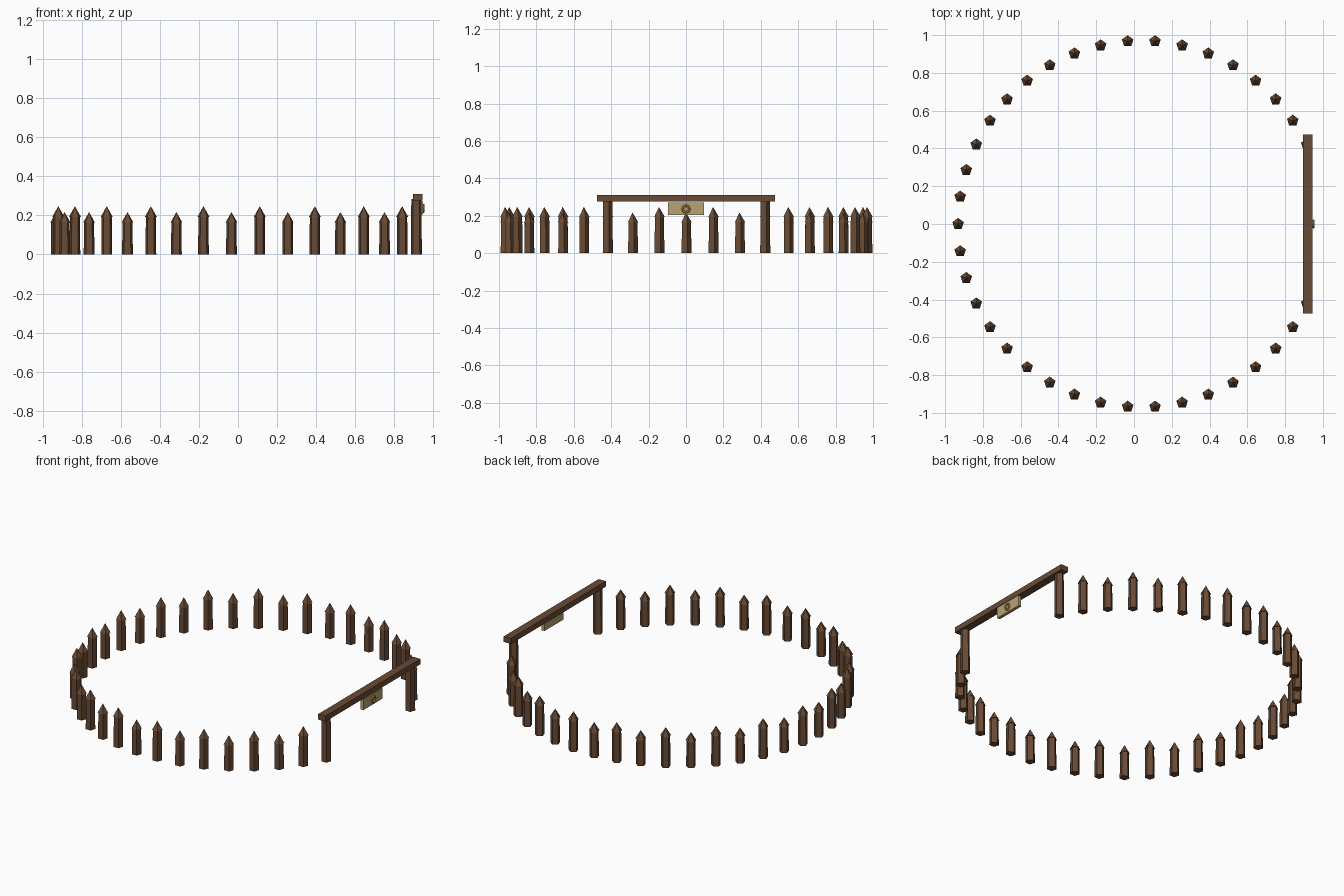
import bpy
from math import cos, sin, pi

if "Cube" in bpy.data.objects:
    bpy.data.objects.remove(bpy.data.objects["Cube"])

CX, R, SLOTS = 0.039, 0.970, 42      # ring centre, radius and evenly spaced slots


def material(name, rgb):
    m = bpy.data.materials.new(name)
    m.diffuse_color = (*rgb, 1)
    m.use_nodes = True
    m.node_tree.nodes["Principled BSDF"].inputs["Base Color"].default_value = m.diffuse_color
    return m


wood = material("dark_wood", (0.14, 0.07, 0.035))
board = material("pale_board", (0.48, 0.36, 0.17))
gold = material("old_gold", (0.50, 0.31, 0.06))


def finish(name, mat):
    o = bpy.context.object
    o.name = name
    o.data.materials.append(mat)
    return o


def frustum(name, x, y, z0, z1, r0, r1, mat):
    bpy.ops.mesh.primitive_cone_add(vertices=5, radius1=r0, radius2=r1, depth=z1 - z0,
                                    location=(x, y, (z0 + z1) / 2))
    return finish(name, mat)


def box(name, centre, size, mat):
    bpy.ops.mesh.primitive_cube_add(size=1, location=centre)
    o = finish(name, mat)
    o.scale = size
    return o


def slot(i):
    a = 2 * pi * i / SLOTS
    return CX + R * cos(a), R * sin(a)


# Pointed stakes, alternately tall and short, leaving the gateway open
for i in range(4, SLOTS - 3):
    x, y = slot(i)
    h = 0.197 if i % 2 == 0 else 0.167
    frustum(f"stake_{i}", x, y, 0, h, 0.029, 0.027, wood)
    frustum(f"stake_tip_{i}", x, y, h - 0.004, h + 0.050, 0.032, 0, wood)

# Gate posts and lintel
for side, i in (("left", -3), ("right", 3)):
    x, y = slot(i)
    frustum(f"gate_post_{side}", x, y, 0, 0.285, 0.030, 0.027, wood)
box("gate_lintel", (0.92, 0, 0.293), (0.05, 0.95, 0.035), wood)

# Hanging sign with a raised ring
box("sign_board", (0.936, 0, 0.238), (0.02, 0.19, 0.068), board)
bpy.ops.mesh.primitive_torus_add(major_radius=0.018, minor_radius=0.006,
                                 major_segments=12, minor_segments=6,
                                 location=(0.950, 0, 0.236), rotation=(0, pi / 2, 0))
finish("sign_ring", gold)
